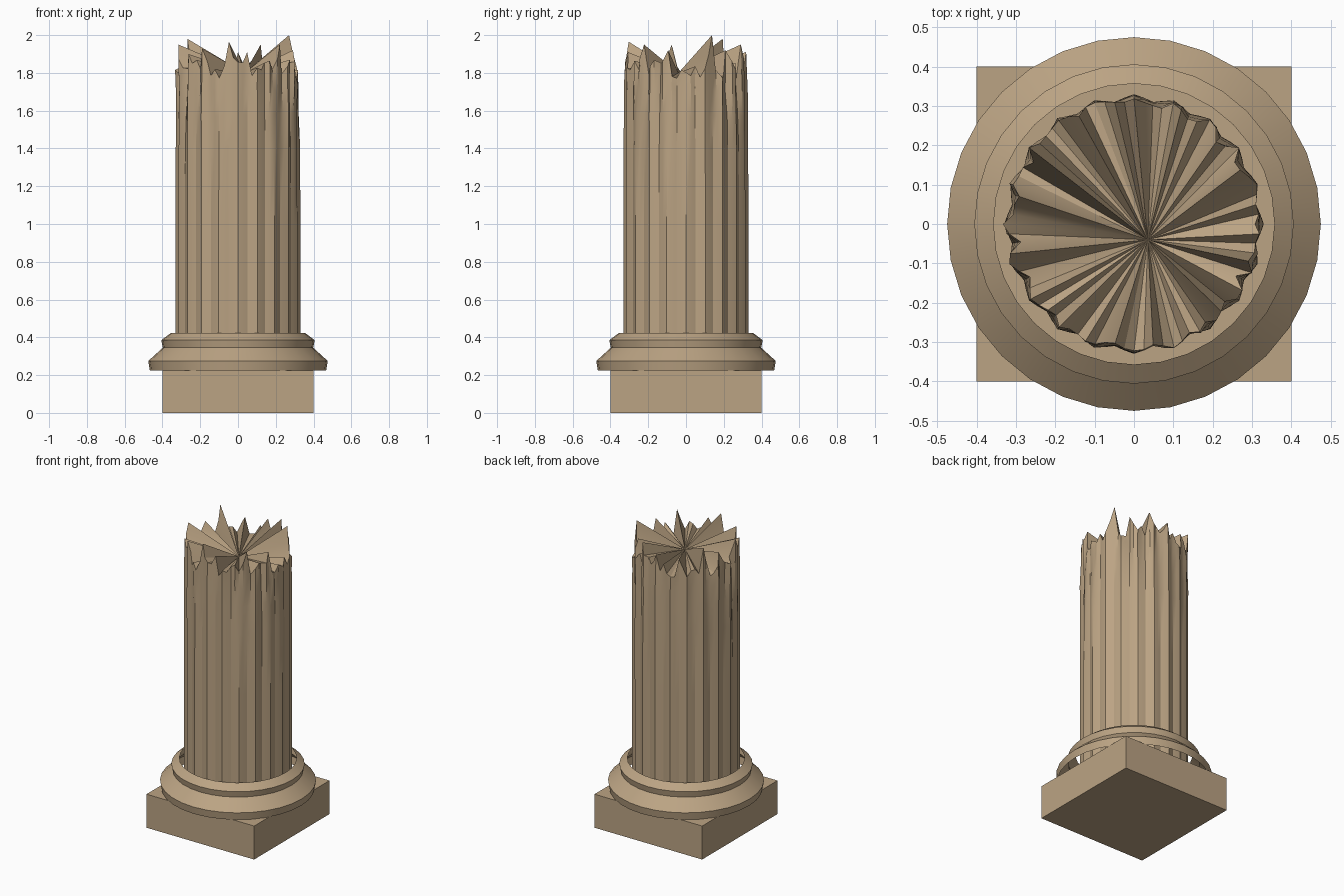
import bpy
import bmesh
import random
from math import sin, cos, pi, radians

random.seed(7)

cube = bpy.data.objects.get("Cube")
if cube:
    bpy.data.objects.remove(cube, do_unlink=True)

TAN = (0.5, 0.37, 0.23, 1.0)
stone = bpy.data.materials.new("sandstone")
stone.use_nodes = True
stone.diffuse_color = TAN
shader = stone.node_tree.nodes["Principled BSDF"]
shader.inputs["Base Color"].default_value = TAN
shader.inputs["Roughness"].default_value = 0.9


def finish(bm, name, smooth_angle=None):
    mesh = bpy.data.meshes.new(name)
    bm.to_mesh(mesh)
    bm.free()
    mesh.materials.append(stone)
    obj = bpy.data.objects.new(name, mesh)
    bpy.context.collection.objects.link(obj)
    if smooth_angle:
        bpy.ops.object.select_all(action='DESELECT')
        obj.select_set(True)
        bpy.context.view_layer.objects.active = obj
        bpy.ops.object.shade_smooth_by_angle(angle=radians(smooth_angle))
    return obj


def bridge(bm, rings):
    """Join consecutive rings of vertices, listed bottom to top."""
    for low, high in zip(rings, rings[1:]):
        for i in range(len(low)):
            j = (i + 1) % len(low)
            bm.faces.new((low[i], low[j], high[j], high[i]))


# Square plinth
bm = bmesh.new()
bmesh.ops.create_cube(bm, size=1)
bmesh.ops.scale(bm, vec=(0.8, 0.8, 0.225), verts=bm.verts)
bmesh.ops.translate(bm, vec=(0, 0, 0.1125), verts=bm.verts)
finish(bm, "plinth")

# Open moulded ring around the foot of the shaft
PROFILE = [(0.467, 0.225), (0.475, 0.275), (0.398, 0.345),
           (0.406, 0.385), (0.357, 0.422)]
SIDES = 32
bm = bmesh.new()
bridge(bm, [[bm.verts.new((r * cos(2 * pi * i / SIDES), r * sin(2 * pi * i / SIDES), z))
             for i in range(SIDES)] for r, z in PROFILE])
finish(bm, "base_moulding", 25)

# Broken shaft: shallow flutes, with splits deepening toward the jagged rim
FLUTES, STEPS = 20, 4
COUNT = FLUTES * STEPS
SPIKES = {25: 2.0, 45: 1.92, 66: 1.95, 92: 1.91, 118: 1.9, 143: 1.98,
          165: 1.91, 192: 1.95, 215: 1.9, 235: 1.93, 261: 1.965,
          280: 1.91, 314: 1.95, 340: 1.92}

rim = [random.uniform(1.77, 1.87) for _ in range(COUNT)]
for angle, height in SPIKES.items():
    k = round(angle * COUNT / 360) % COUNT
    rim[k] = height
    side = random.choice((-1, 1))
    rim[(k + side) % COUNT] = 0.5 * (height + 1.8)
    rim[(k - side) % COUNT] = random.uniform(1.78, 1.84)

splits = [random.choice((0, 0, 0, 0.3, 1)) for _ in range(COUNT)]
ROWS = [(0.225, 0), (1.0, 0), (1.4, 0.05), (1.58, 0.4), (1.72, 0.8), (None, 1)]
bm = bmesh.new()
rings = []
for level, damage in ROWS:
    ring = []
    for i in range(COUNT):
        a = 2 * pi * i / COUNT
        r = 0.322 + 0.008 * cos(FLUTES * a)
        r -= damage * (0.018 * splits[i] + random.uniform(-0.004, 0.008))
        z = rim[i] if level is None else level + damage * random.uniform(-0.04, 0.04)
        ring.append(bm.verts.new((r * cos(a), r * sin(a), z)))
    rings.append(ring)
bridge(bm, rings)

# Splintered break surface converging on an off-centre low point
low_point = bm.verts.new((0.035, -0.04, 1.8))
top = rings[-1]
cap = [bm.faces.new((top[i], top[(i + 1) % COUNT], low_point)) for i in range(COUNT)]
finish(bm, "broken_shaft", 28)
